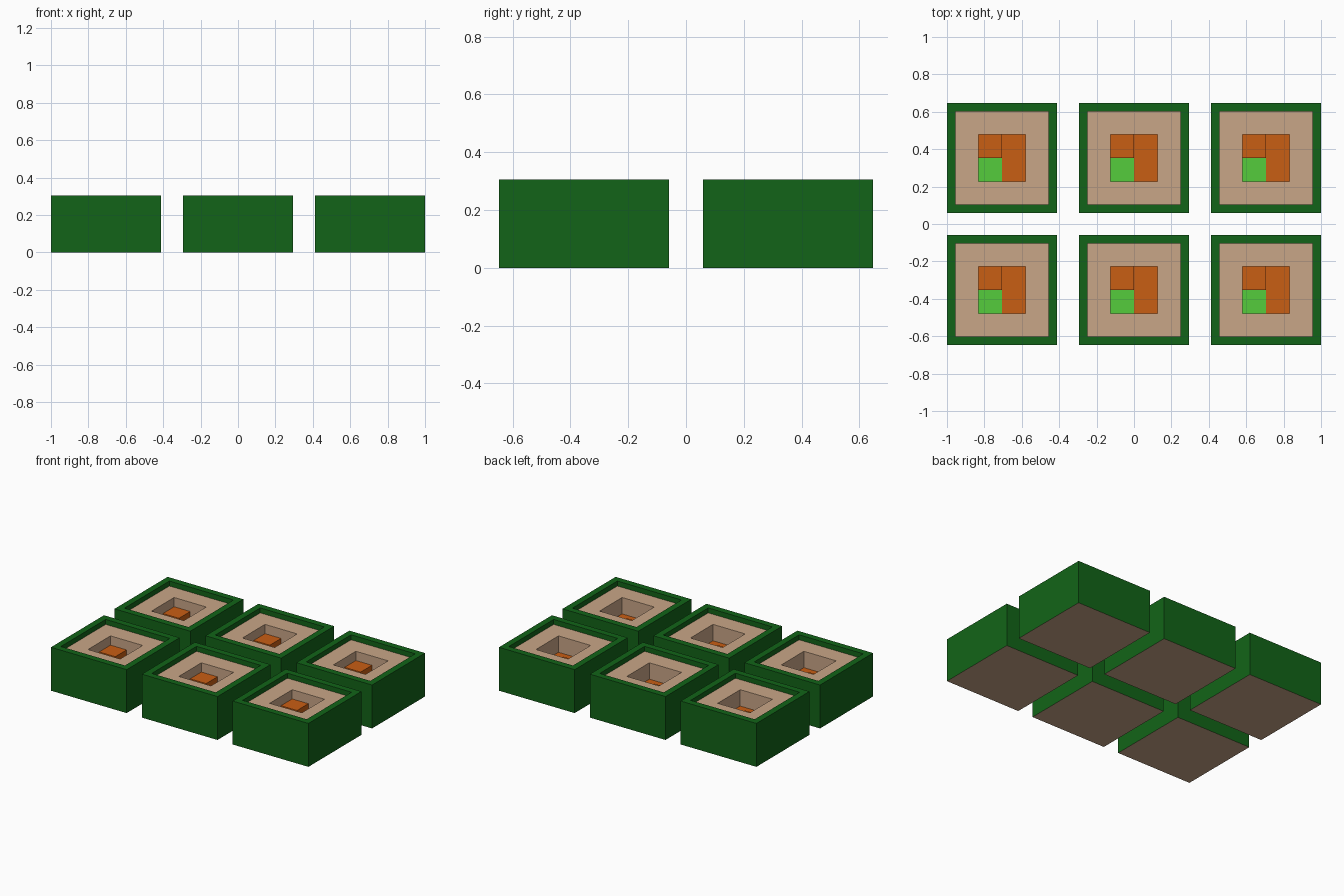
import bpy, bmesh

if "Cube" in bpy.data.objects:
    bpy.data.objects.remove(bpy.data.objects["Cube"])


def material(name, rgb):
    m = bpy.data.materials.new(name)
    m.diffuse_color = (*rgb, 1)
    m.use_nodes = True
    m.node_tree.nodes["Principled BSDF"].inputs["Base Color"].default_value = m.diffuse_color
    return m


GREEN = material("dark_green", (0.006, 0.127, 0.009))
TAN = material("tan", (0.584, 0.381, 0.242))
ORANGE = material("orange", (0.584, 0.112, 0.007))
LIME = material("lime", (0.089, 0.604, 0.045))

HALF, HEIGHT = 0.294, 0.305      # tray outer half width and height
HOLE, FLOOR = 0.125, 0.155       # square pit half width and floor level
BLOCK_TOP = 0.205


def ring(bm, r, z):
    return [bm.verts.new((sx * r, sy * r, z))
            for sx, sy in ((-1, -1), (1, -1), (1, 1), (-1, 1))]


def finish(bm, name, mats):
    me = bpy.data.meshes.new(name)
    bm.to_mesh(me)
    bm.free()
    for m in mats:
        me.materials.append(m)
    return me


def tray_mesh():
    # nested square rings: outer wall, rim, inner lip, tan top, pit walls
    bm = bmesh.new()
    profile = [(HALF, 0), (HALF, HEIGHT), (0.249, HEIGHT),
               (0.249, 0.27), (HOLE, 0.27), (HOLE, FLOOR)]
    mats = [0, 0, 0, 1, 1]
    rings = [ring(bm, r, z) for r, z in profile]
    for a, b, m in zip(rings, rings[1:], mats):
        for i in range(4):
            j = (i + 1) % 4
            bm.faces.new((a[i], a[j], b[j], b[i])).material_index = m
    # tan underside
    bm.faces.new(rings[0][::-1]).material_index = 1
    return finish(bm, "tray", [GREEN, TAN])


def insert_mesh():
    # pit floor in four quarters: back left raised, front left lime
    bm = bmesh.new()
    bmesh.ops.create_grid(bm, x_segments=2, y_segments=2, size=HOLE)
    bmesh.ops.translate(bm, verts=bm.verts, vec=(0, 0, FLOOR))
    for f in bm.faces:
        c = f.calc_center_median()
        if c.x < 0 and c.y < 0:
            f.material_index = 1
        elif c.x < 0:
            raised = f
    # extruding the quarter makes its top and step walls
    top = bmesh.ops.extrude_discrete_faces(bm, faces=[raised])["faces"][0]
    bmesh.ops.translate(bm, verts=top.verts[:], vec=(0, 0, BLOCK_TOP - FLOOR))
    return finish(bm, "pit_floor", [ORANGE, LIME])


# two rows of three trays share the same meshes
tray, insert = tray_mesh(), insert_mesh()
for y in (-0.353, 0.353):
    for x in (-0.706, 0, 0.706):
        for name, me in (("tray", tray), ("pit_floor", insert)):
            ob = bpy.data.objects.new(name, me)
            ob.location = (x, y, 0)
            bpy.context.collection.objects.link(ob)
